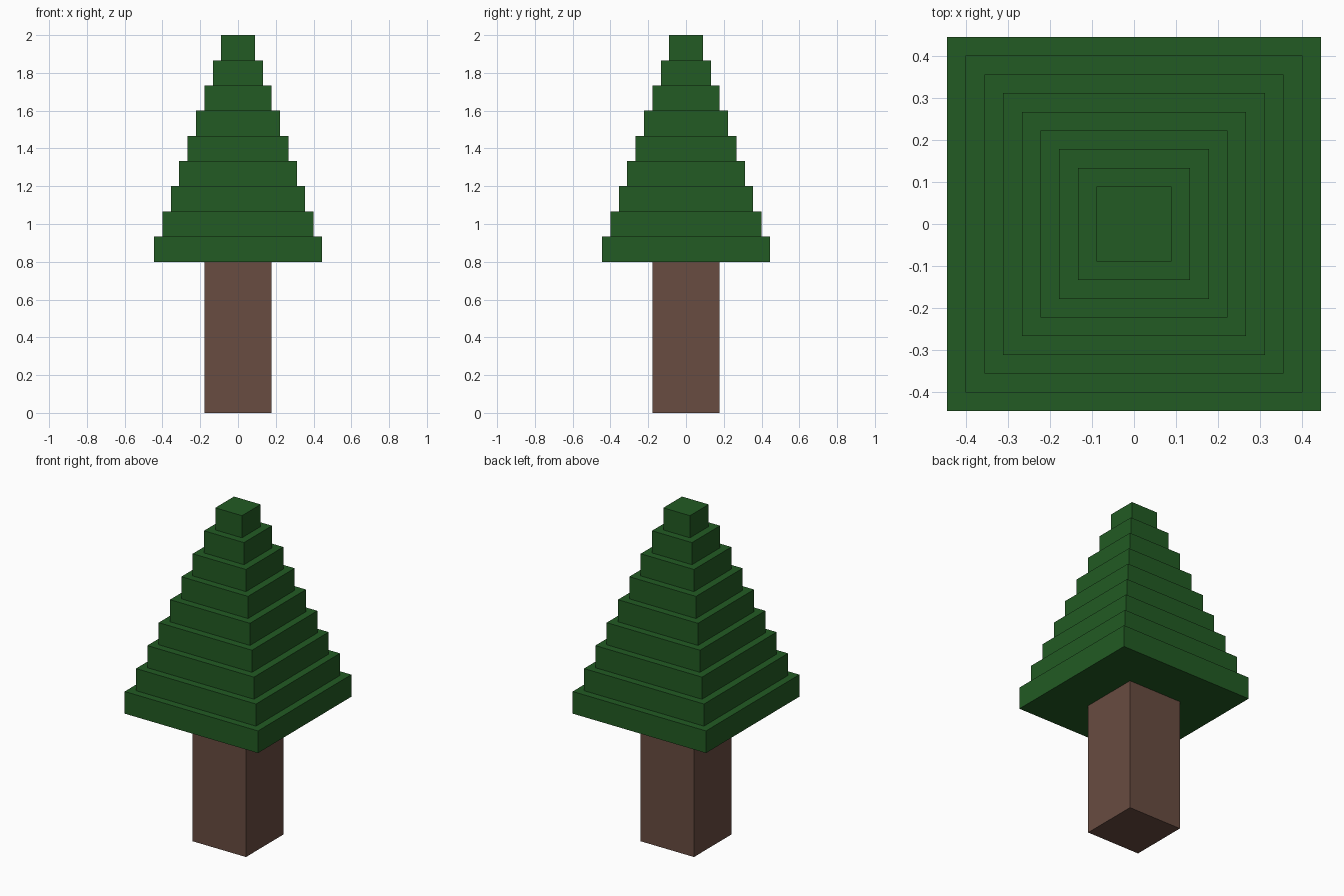
import bpy

if "Cube" in bpy.data.objects:
    bpy.data.objects.remove(bpy.data.objects["Cube"])

U = 2 / 15  # height of one foliage tier


def material(name, rgb):
    m = bpy.data.materials.new(name)
    m.diffuse_color = (*rgb, 1)
    m.use_nodes = True
    m.node_tree.nodes["Principled BSDF"].inputs["Base Color"].default_value = m.diffuse_color
    return m


def block(name, half, z0, z1, mat):
    bpy.ops.mesh.primitive_cube_add(size=1, location=(0, 0, (z0 + z1) / 2))
    ob = bpy.context.object
    ob.name = name
    ob.scale = (2 * half, 2 * half, z1 - z0)
    bpy.ops.object.transform_apply(location=False, rotation=False, scale=True)
    ob.data.materials.append(mat)
    return ob


bark = material("bark_brown", (0.140, 0.0723, 0.0529))
leaf = material("leaf_green", (0.0160, 0.1046, 0.0168))

# Square trunk
block("trunk", U * 4 / 3, 0, 6 * U, bark)

# Nine stacked tiers of foliage, shrinking evenly upwards
for i in range(9):
    block(f"foliage_tier_{i + 1}", (10 - i) * U / 3, (6 + i) * U, (7 + i) * U, leaf)
